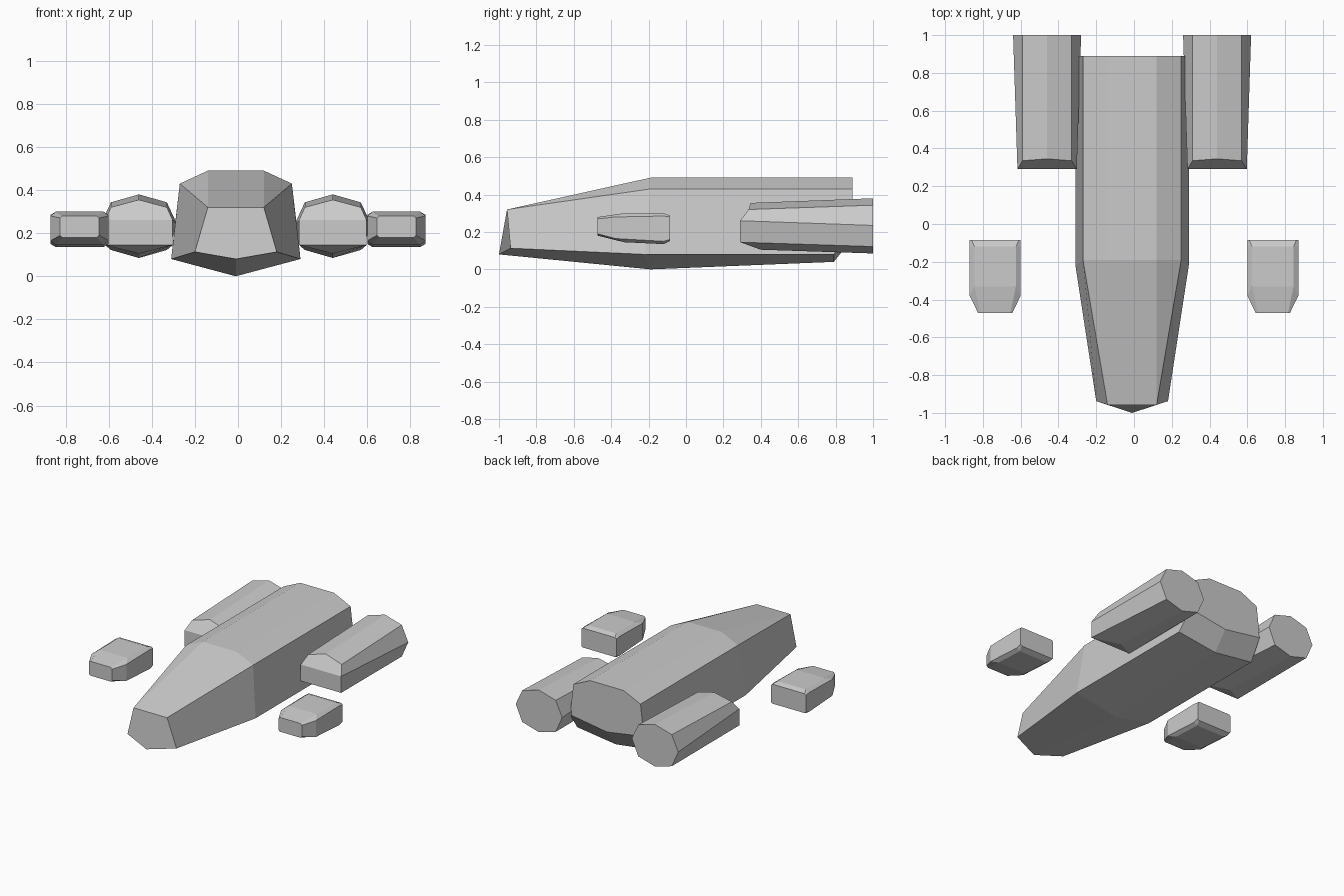
import bpy, bmesh

if "Cube" in bpy.data.objects:
    bpy.data.objects.remove(bpy.data.objects["Cube"])


def loft(name, rings, offset=0.0):
    """Skin a list of equally sized rings of (x, y, z) points and cap both ends."""
    bm = bmesh.new()
    loops = [[bm.verts.new((x + offset, y, z)) for x, y, z in r] for r in rings]
    n = len(rings[0])
    for a, b in zip(loops, loops[1:]):
        for i in range(n):
            j = (i + 1) % n
            bm.faces.new((a[i], a[j], b[j], b[i]))
    bm.faces.new(loops[0])
    bm.faces.new(loops[-1])
    bmesh.ops.remove_doubles(bm, verts=bm.verts, dist=0.0005)
    bmesh.ops.recalc_face_normals(bm, faces=bm.faces)
    mesh = bpy.data.meshes.new(name)
    bm.to_mesh(mesh)
    bm.free()
    obj = bpy.data.objects.new(name, mesh)
    bpy.context.collection.objects.link(obj)
    return obj


# Main hull: each ring is top, shoulder, chine (x, y, z) and keel (y, z)
def hull_ring(top, shoulder, chine, keel):
    half = [top, shoulder, chine]
    left = [(-x, y, z) for x, y, z in reversed(half)]
    return half + [(0, *keel)] + left


nose_top = (0.13, -0.957, 0.32)
loft("hull", [
    hull_ring(nose_top, nose_top, (0.19, -0.938, 0.113), (-1.0, 0.08)),
    hull_ring((0.13, -0.19, 0.49), (0.26, -0.19, 0.43), (0.30, -0.22, 0.08), (-0.19, 0.0)),
    hull_ring((0.13, 0.79, 0.49), (0.26, 0.79, 0.43), (0.30, 0.79, 0.08), (0.79, 0.04)),
    hull_ring((0.13, 0.89, 0.49), (0.26, 0.89, 0.43), (0.286, 0.89, 0.21), (0.89, 0.165)),
], -0.01)


# Engines: eight-sided, with a wedge-shaped intake at the front
def engine_ring(top, upper, side, lower, bottom):
    half = [upper, side, lower]
    left = [(-x, y, z) for x, y, z in reversed(half)]
    return [(0, *top)] + half + [(0, *bottom)] + left


def engine(name, x):
    front = engine_ring((0.345, 0.355), (0.13, 0.335, 0.32), (0.157, 0.29, 0.26),
                        (0.157, 0.29, 0.145), (0.40, 0.105))
    back = engine_ring((1.0, 0.38), (0.13, 1.0, 0.343), (0.18, 1.0, 0.235),
                       (0.13, 1.0, 0.122), (1.0, 0.085))
    obj = loft(name, [front, back], x)
    # replace the bent front cap with slope, intake face and underside
    bm = bmesh.new()
    bm.from_mesh(obj.data)
    bm.verts.ensure_lookup_table()
    v = bm.verts
    cap = [f for f in bm.faces if {w.index for w in f.verts} == set(range(8))]
    bmesh.ops.delete(bm, geom=cap, context='FACES_ONLY')
    for ids in ((0, 1, 2, 6, 7), (2, 3, 5, 6), (3, 4, 5)):
        bm.faces.new([v[i] for i in ids])
    bmesh.ops.recalc_face_normals(bm, faces=bm.faces)
    bm.to_mesh(obj.data)
    bm.free()


# Side pods: chamfered boxes, each ring given by widths, heights and y values
def pod_ring(flat, wide, y_flat, y_side, top, shoulder, low, bottom):
    half = [(flat, y_flat, top), (wide, y_side, shoulder),
            (wide, y_side, low), (flat, y_flat, bottom)]
    return half + [(-x, y, z) for x, y, z in reversed(half)]


def pod(name, x):
    loft(name, [
        pod_ring(0.08, 0.09, -0.472, -0.472, 0.28, 0.27, 0.19, 0.18),
        pod_ring(0.11, 0.135, -0.33, -0.38, 0.30, 0.28, 0.165, 0.145),
        pod_ring(0.11, 0.135, -0.12, -0.12, 0.30, 0.285, 0.15, 0.135),
        pod_ring(0.125, 0.135, -0.085, -0.085, 0.288, 0.28, 0.16, 0.152),
    ], x)


for side, s in (("left", -1), ("right", 1)):
    engine("engine_" + side, s * 0.45 - 0.01)
    pod("pod_" + side, s * 0.735)
